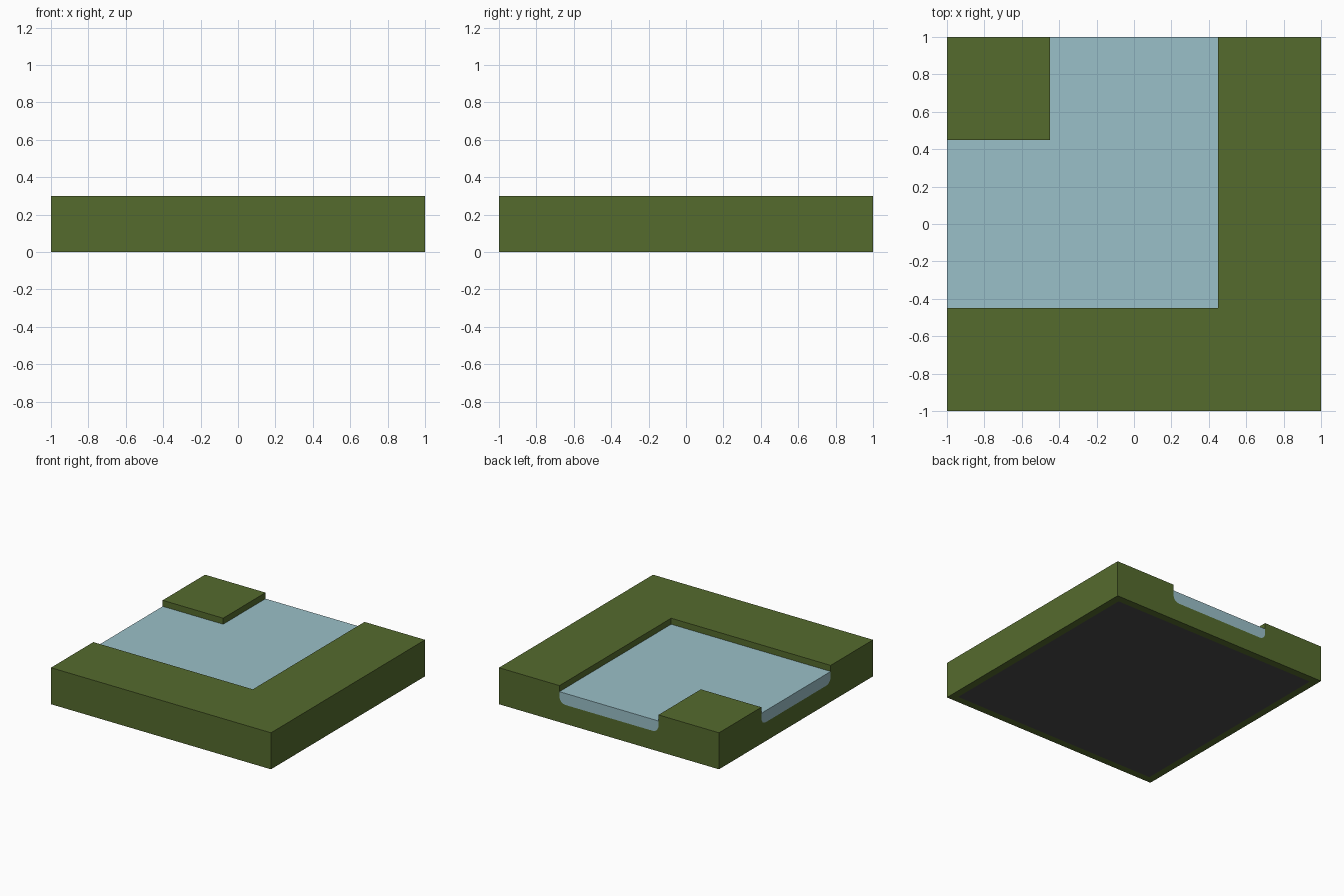
import bpy, bmesh, math

if "Cube" in bpy.data.objects:
    bpy.data.objects.remove(bpy.data.objects["Cube"])

TOP, WATER, BED = 0.30, 0.25, 0.155   # heights of grass, water and channel bed
HALF, R = 0.45, 0.055                 # half channel width, bed corner radius


def material(name, rgb):
    m = bpy.data.materials.new(name)
    m.diffuse_color = (*rgb, 1)
    m.use_nodes = True
    m.node_tree.nodes["Principled BSDF"].inputs["Base Color"].default_value = m.diffuse_color
    return m


grass = material("grass green", (0.091, 0.147, 0.027))
blue = material("water blue", (0.323, 0.525, 0.578))
dark = material("dark underside", (0.069, 0.069, 0.069))


def arc(cx, a0, a1, n=6):
    """Rounded lower corner of the channel."""
    pts = []
    for i in range(n + 1):
        a = math.radians(a0 + (a1 - a0) * i / n)
        pts.append((cx + R * math.cos(a), BED + R + R * math.sin(a)))
    return pts


def sweep_corner(profile):
    """Sweep (offset, z) profile from the left edge round a mitre to the back edge."""
    bm = bmesh.new()
    rings = [[bm.verts.new((*f(o), z)) for o, z in profile]
             for f in (lambda o: (-1, o), lambda o: (-o, o), lambda o: (-o, 1))]
    n = len(profile)
    for a, b in zip(rings, rings[1:]):
        for i in range(n):
            j = (i + 1) % n
            bm.faces.new((a[i], a[j], b[j], b[i]))
    bm.faces.new(rings[0][::-1])
    bm.faces.new(rings[-1])
    bmesh.ops.remove_doubles(bm, verts=bm.verts, dist=1e-5)
    bmesh.ops.dissolve_degenerate(bm, edges=bm.edges, dist=1e-5)
    bmesh.ops.recalc_face_normals(bm, faces=bm.faces)
    return bm


def finish(bm, name, mats):
    me = bpy.data.meshes.new(name)
    bm.to_mesh(me)
    bm.free()
    for m in mats:
        me.materials.append(m)
    ob = bpy.data.objects.new(name, me)
    bpy.context.collection.objects.link(ob)
    return ob


channel = arc(-HALF + R, 180, 270) + arc(HALF - R, 270, 360)

# Grass tile with the channel, and a dark inset panel underneath
bm = sweep_corner([(-1, 0), (-1, TOP), (-HALF, TOP)] + channel
                  + [(HALF, TOP), (1, TOP), (1, 0)])
bottom = [f for f in bm.faces if all(v.co.z < 1e-4 for v in f.verts)]
bmesh.ops.inset_region(bm, faces=bottom, thickness=0.06, use_even_offset=True)
for f in bottom:
    f.material_index = 1
finish(bm, "ground_tile", [grass, dark])

# Water filling the channel
bm = sweep_corner([(-HALF, WATER)] + channel + [(HALF, WATER)])
finish(bm, "river_water", [blue])
